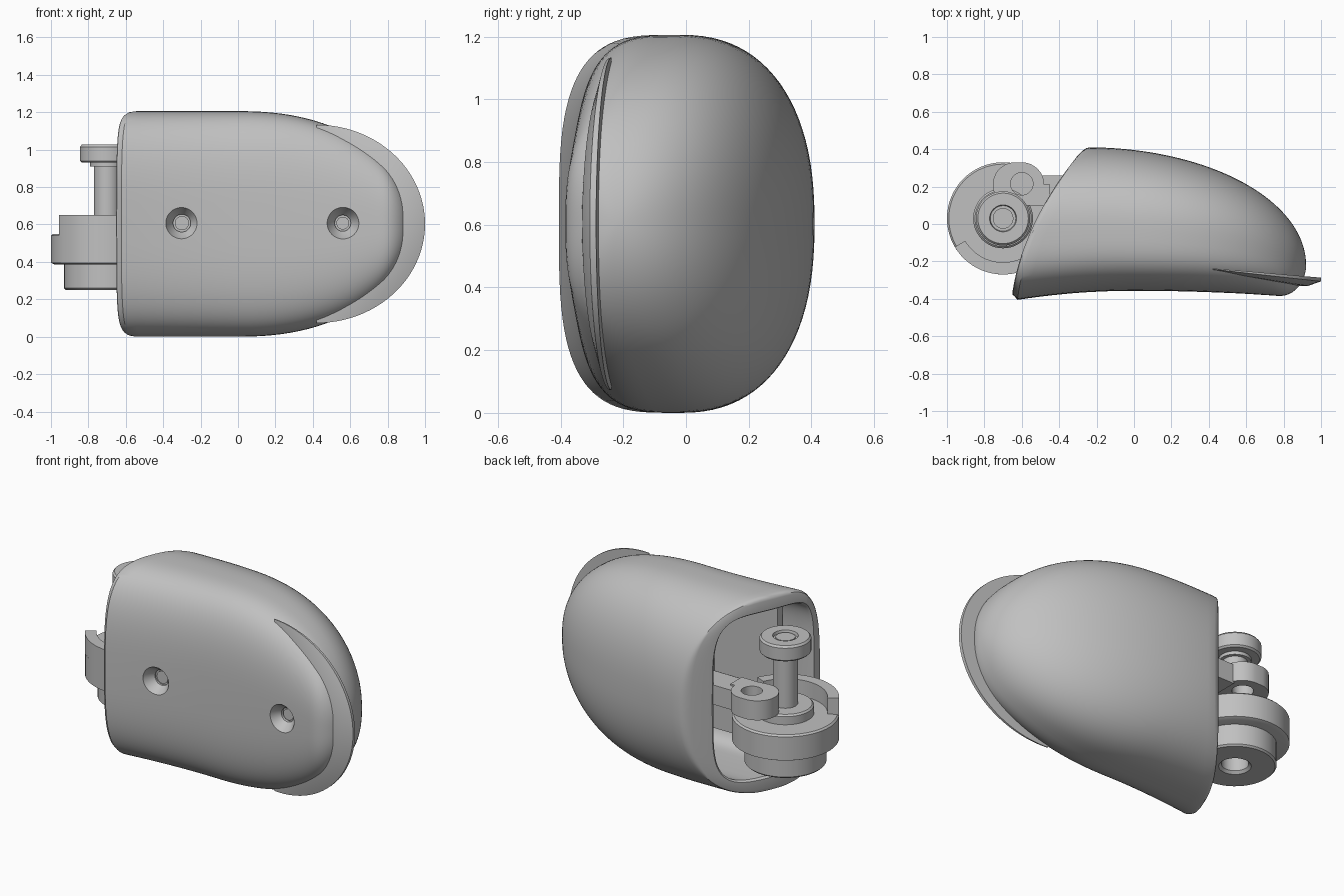
import bpy, bmesh, math
from math import sin, cos, pi, tau

cube = bpy.data.objects.get("Cube")
if cube:
    bpy.data.objects.remove(cube, do_unlink=True)

grey = bpy.data.materials.new("satin_grey")
grey.use_nodes = True
tone = (0.53, 0.53, 0.53, 1)
grey.diffuse_color = tone
grey.node_tree.nodes["Principled BSDF"].inputs["Base Color"].default_value = tone

HINGE = (-0.70, 0.03)


def loft(name, rings):
    """Skin a list of closed loops into one capped solid."""
    bm = bmesh.new()
    loops = [[bm.verts.new(p) for p in ring] for ring in rings]
    n = len(loops[0])
    for a, b in zip(loops, loops[1:]):
        for i in range(n):
            j = (i + 1) % n
            bm.faces.new((a[i], a[j], b[j], b[i]))
    bm.faces.new(loops[0])
    bm.faces.new(loops[-1])
    bmesh.ops.remove_doubles(bm, verts=bm.verts, dist=0.0005)
    bmesh.ops.dissolve_degenerate(bm, edges=bm.edges, dist=0.0002)
    bmesh.ops.recalc_face_normals(bm, faces=bm.faces)
    mesh = bpy.data.meshes.new(name)
    bm.to_mesh(mesh)
    bm.free()
    mesh.materials.append(grey)
    obj = bpy.data.objects.new(name, mesh)
    bpy.context.collection.objects.link(obj)
    return obj


def turned(name, profile, centre=HINGE, axis="z", n=48):
    """Turn a (radius, position) profile about a z or y axis."""
    rings = []
    for r, h in profile:
        ring = []
        for i in range(n):
            u, v = r * cos(tau * i / n), r * sin(tau * i / n)
            if axis == "z":
                ring.append((centre[0] + u, centre[1] + v, h))
            else:
                ring.append((centre[0] + u, h, centre[1] + v))
        rings.append(ring)
    return loft(name, rings)


def prism(name, outline, low, high):
    return loft(name, [[(x, y, z) for x, y in outline] for z in (low, high)])


def box(name, x0, x1, y0, y1, z0, z1):
    return prism(name, [(x0, y0), (x1, y0), (x1, y1), (x0, y1)], z0, z1)


def cut(obj, cutter):
    mod = obj.modifiers.new("cut", "BOOLEAN")
    mod.operation, mod.object, mod.solver = "DIFFERENCE", cutter, "EXACT"
    bpy.context.view_layer.objects.active = obj
    bpy.ops.object.modifier_apply(modifier=mod.name)
    bpy.data.objects.remove(cutter, do_unlink=True)


# Shell: half height, back and front limits along its length
TIP = 0.92


def half_height(x):
    return 0.603 * max(0, 1 - max(0, x / TIP) ** 2.25) ** 0.5


def back_y(x):
    t = min(1, max(0, (x + 0.25) / (TIP + 0.25)))
    return -0.22 + 0.63 * (1 - t * t) ** 0.5


def front_y(x):
    if x < 0:
        return -0.357 - 0.125 * x * x
    if x < 0.78:
        return -0.357 - 0.046 * x * x
    t = min(1, (x - 0.78) / (TIP - 0.78))
    return -0.22 - 0.165 * (1 - t * t) ** 0.5


def section(x, a, inset=0):
    """Point on the cross-section; the inset ones are thicker at the back."""
    h, yb, yf = half_height(x) - inset, back_y(x) - 1.6 * inset, front_y(x) + 0.7 * inset
    mid = yf + 0.44 * (yb - yf)
    c, s = cos(a), sin(a)
    if c > 0:
        span, power = yb - mid, 2.35 + 25 * inset
    else:
        span, power = mid - yf, 3.3 - 0.7 * max(0, x / TIP) ** 2 + 20 * inset
    y = mid + math.copysign(abs(c) ** (2 / power), c) * span
    z = 0.603 + math.copysign(abs(s) ** (2 / power), s) * h
    return x, y, z


def mouth_x(y):
    d = y + 0.4
    return -0.655 + 0.125 * d + 0.44 * d * d


angles = [tau * i / 96 for i in range(96)]
rings = []
for k in range(40, -1, -1):                       # outer skin, tip to mouth
    s = sin(pi / 2 * k / 40)
    ring = []
    for a in angles:
        x = mouth_x(section(-0.5, a)[1]) + 0.03
        ring.append(section(x + s * (TIP - x), a))
    rings.append(ring)
for dx, inset in ((0.014, 0.003), (0.004, 0.012), (0, 0.025), (0, 0.085), (0.015, 0.095)):
    ring = []                                     # rounded rim on the slanted mouth
    for a in angles:
        x, y, z = section(-0.5, a, inset)
        ring.append((mouth_x(y) + dx, y, z))
    rings.append(ring)
start = rings[-1]
for k in range(1, 13):                            # cavity
    rings.append([section(p[0] + k / 12 * (0.42 - p[0]), a, 0.095)
                  for p, a in zip(start, angles)])
shell = loft("shell", rings)

# Countersunk screws in the front face
for name, x, r in (("inner_screw", -0.30, 0.047), ("outer_screw", 0.56, 0.043)):
    cut(shell, turned("countersink", [(0.10, -0.42), (0.083, -0.366), (r, -0.315), (r, -0.297)],
                      (x, 0.607), "y"))
    turned(name, [(r - 0.009, -0.31), (r - 0.009, -0.27)], (x, 0.607), "y", 24)

# Nail: thin curved blade around the tip
rings = []
for i in range(49):
    a = pi * (i / 48 - 0.5)
    ring = []
    for k, thick in ((0.75, 0.058), (0.88, 0.05), (1, 0.02)):
        x, z = 0.42 + 0.58 * k * cos(a), 0.603 + 0.53 * k * sin(a)
        top = -0.237 - 0.086 * (x - 0.42)
        ring.append((x, top, z, thick * (0.25 + 0.75 * cos(a))))
    rings.append([(x, y, z) for x, y, z, t in ring]
                 + [(x, y - t, z) for x, y, z, t in reversed(ring)])
loft("nail", rings)

# Hinge: bored base, drum, collar and headed pin
turned("hinge_base", [(0.075, 0.36), (0.075, 0.265), (0.09, 0.25), (0.22, 0.25), (0.23, 0.26),
                      (0.23, 0.40), (0.075, 0.40)])
turned("hinge_drum", [(0.28, 0.385), (0.30, 0.395), (0.30, 0.54), (0.29, 0.55)], n=64)
turned("hinge_collar", [(0.16, 0.50), (0.16, 0.60), (0.15, 0.61)])
turned("hinge_pin", [(0.07, 0.37), (0.07, 0.91), (0.09, 0.91), (0.09, 0.93), (0.135, 0.93),
                     (0.145, 0.94), (0.145, 1.015), (0.135, 1.027), (0.072, 1.027),
                     (0.068, 1.01), (0.055, 1.01), (0.055, 1.02)])

# Raised guard along the front of the drum
arc = [pi * (1.17 + 0.70 * i / 24) for i in range(25)]
guard = [(HINGE[0] + 0.30 * cos(a), HINGE[1] + 0.30 * sin(a)) for a in arc]
guard += [(HINGE[0] + 0.235 * cos(a), HINGE[1] + 0.235 * sin(a)) for a in reversed(arc)]
prism("drum_guard", guard, 0.53, 0.65)

# Rounded stop lug with a bore, and the arms that carry the hinge into the shell
lug = []
for i in range(26):
    a = pi * (i / 25 * 1.5)
    lug.append(((-0.60 if a < pi / 2 else -0.635) + 0.12 * cos(a), 0.21 + 0.12 * sin(a)))
lug += [(-0.56, 0.10), (-0.45, 0.10), (-0.45, 0.21)]
stop_lug = prism("stop_lug", lug, 0.61, 0.73)
cut(stop_lug, turned("bore", [(0.06, 0.5), (0.06, 0.8)], (-0.60, 0.215)))
box("lug_arm", -0.50, -0.20, 0.10, 0.26, 0.60, 0.72)
box("hinge_arm", -0.62, 0.05, -0.20, 0.16, 0.40, 0.55)

# Mount inside the shell
box("mount_plate", -0.45, 0.42, -0.30, -0.25, 0.18, 1.02)
box("mount_block", -0.02, 0.42, -0.26, 0.20, 0.33, 0.87)

bpy.ops.object.select_all(action="DESELECT")
for obj in bpy.context.scene.objects:
    if obj.type == "MESH" and grey.name in obj.data.materials:
        obj.select_set(True)
        bpy.context.view_layer.objects.active = obj
bpy.ops.object.shade_smooth_by_angle(angle=math.radians(32))
